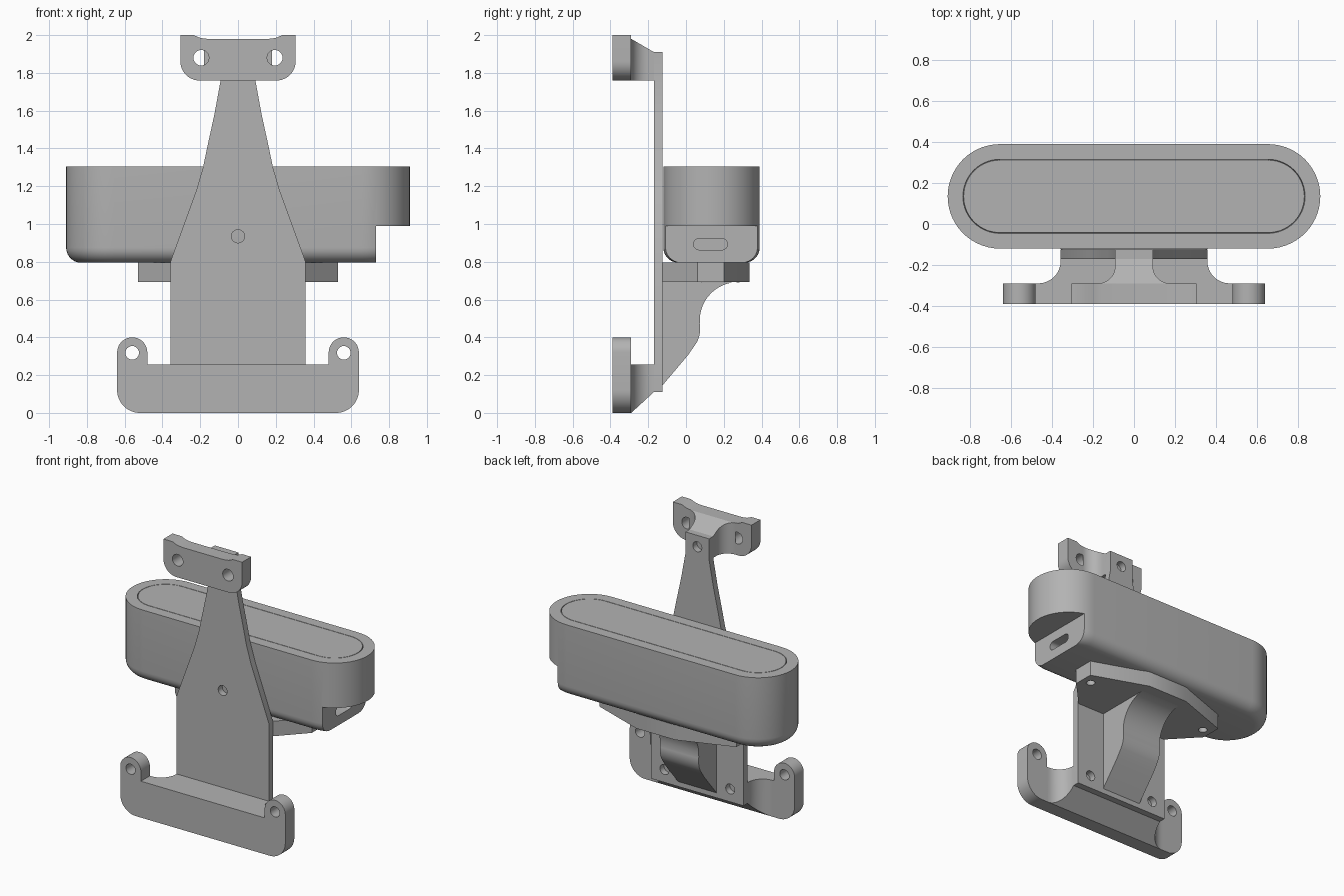
import bpy, bmesh
from math import sin, cos, radians
from mathutils import Vector

if "Cube" in bpy.data.objects:
    bpy.data.objects.remove(bpy.data.objects["Cube"], do_unlink=True)

grey = bpy.data.materials.new("plain_grey")
grey.use_nodes = True
GREY = (0.45, 0.45, 0.45, 1)
grey.diffuse_color = GREY
grey.node_tree.nodes["Principled BSDF"].inputs["Base Color"].default_value = GREY
parts = []


def arc(cx, cy, r, start, end, n=12):
    steps = [radians(start + (end - start) * i / n) for i in range(n + 1)]
    return [(cx + r * cos(a), cy + r * sin(a)) for a in steps]


def sym(half):
    """Close a right-hand outline with its mirror image."""
    return half + [(-x, y) for x, y in reversed(half)]


def prism(name, outline, axis, lo, hi, edit=None):
    """Extrude a 2D outline along an axis; edit may change the bmesh."""
    place = {"x": lambda a, b, t: (t, a, b),
             "y": lambda a, b, t: (a, t, b),
             "z": lambda a, b, t: (a, b, t)}[axis]
    bm = bmesh.new()
    face = bm.faces.new([bm.verts.new(place(a, b, lo)) for a, b in outline])
    new = bmesh.ops.extrude_face_region(bm, geom=[face])["geom"]
    bmesh.ops.translate(bm, vec=Vector(place(0, 0, hi - lo)),
                        verts=[g for g in new if isinstance(g, bmesh.types.BMVert)])
    bmesh.ops.recalc_face_normals(bm, faces=bm.faces)
    if edit:
        edit(bm)
        bmesh.ops.recalc_face_normals(bm, faces=bm.faces)
    mesh = bpy.data.meshes.new(name)
    bm.to_mesh(mesh)
    bm.free()
    mesh.materials.append(grey)
    obj = bpy.data.objects.new(name, mesh)
    bpy.context.collection.objects.link(obj)
    parts.append(obj)
    return obj


def cut(obj, cutter):
    """Subtract a cutter and remove it."""
    mod = obj.modifiers.new("cut", "BOOLEAN")
    mod.operation, mod.solver, mod.object = "DIFFERENCE", "EXACT", cutter
    graph = bpy.context.evaluated_depsgraph_get()
    graph.update()
    mesh = bpy.data.meshes.new_from_object(obj.evaluated_get(graph))
    obj.modifiers.clear()
    obj.data = mesh
    parts.remove(cutter)
    bpy.data.objects.remove(cutter, do_unlink=True)


def drill(obj, a, b, r, axis, lo, hi):
    cut(obj, prism("drill", arc(a, b, r, 0, 345, 23), axis, lo, hi))


def slope(point, normal):
    """Slice away everything on the normal side of a plane."""
    def edit(bm):
        geom = bm.verts[:] + bm.edges[:] + bm.faces[:]
        res = bmesh.ops.bisect_plane(bm, geom=geom, plane_co=point,
                                     plane_no=normal, clear_outer=True)
        rim = [g for g in res["geom_cut"] if isinstance(g, bmesh.types.BMEdge)]
        bmesh.ops.edgeloop_fill(bm, edges=rim)
    return edit


# Main housing: rounded bottom edge and a lid seam on top
def finish_housing(bm):
    bottom = min(bm.faces, key=lambda f: f.calc_center_median().z)
    bmesh.ops.bevel(bm, geom=list(bottom.edges), offset=0.08, segments=7,
                    profile=0.5, affect="EDGES")
    lid = max(bm.faces, key=lambda f: f.calc_center_median().z)
    for width, depth in ((0.074, 0), (0.002, -0.008), (0.002, 0.008)):
        bmesh.ops.inset_region(bm, faces=[lid], thickness=width, depth=depth,
                               use_even_offset=True)


stadium = (arc(0.655, 0.135, 0.255, -90, 90, 28)
           + arc(-0.655, 0.135, 0.255, 90, 270, 28))
housing = prism("housing", stadium, "z", 0.795, 1.305, finish_housing)
cut(housing, prism("notch", [(-0.5, 0.5), (0.8, 0.5), (0.8, 0.99), (-0.5, 0.99)],
                   "x", 0.73, 1.2))
slot = arc(0.19, 0.893, 0.03, -90, 90) + arc(0.07, 0.893, 0.03, 90, 270)
cut(housing, prism("slot", slot, "x", 0.66, 0.8))

# Tapered back plate
plate = prism("mount_plate",
              sym([(0.358, 0.11), (0.358, 0.8), (0.22, 1.18), (0.185, 1.3),
                   (0.16, 1.42), (0.125, 1.58), (0.092, 1.76), (0.092, 1.91)]),
              "y", -0.17, -0.125)
for x, z in ((0, 0.935), (0, 1.83), (0.255, 0.2), (-0.255, 0.2)):
    drill(plate, x, z, 0.035, "y", -0.3, 0)

# Lower hook bar with two eared ends
hook = prism("lower_hook_bar",
             sym(arc(0.52, 0.12, 0.12, -90, 0) + arc(0.56, 0.32, 0.08, 0, 180, 18)
                 + [(0.48, 0.255)]), "y", -0.39, -0.29)
for x in (-0.56, 0.56):
    drill(hook, x, 0.318, 0.036, "y", -0.5, -0.2)

# Flared block between hook bar and plate, sloped underneath
prism("lower_block",
      sym([(0.48, -0.29)] + arc(0.468, -0.18, 0.11, 270, 180) + [(0.358, -0.17)]),
      "z", 0, 0.255, slope((0, -0.29, 0), (0, 0.11, -0.12)))

# Upper bracket with a slightly dipped top edge
bracket = prism("upper_bracket",
                sym(arc(0.205, 1.86, 0.1, -90, 0)
                    + [(0.305, 2), (0.235, 2), (0.2, 1.985), (0.16, 1.98)]),
                "y", -0.39, -0.29)
for x in (-0.195, 0.195):
    drill(bracket, x, 1.88, 0.041, "y", -0.5, -0.2)

# Flared neck between upper bracket and plate, sloped on top
prism("upper_neck",
      sym([(0.18, -0.29)] + arc(0.177, -0.205, 0.085, 270, 180) + [(0.092, -0.17)]),
      "z", 1.76, 1.99, slope((0, -0.29, 1.98), (0, 0.07, 0.12)))

# Shelf carrying the housing
shelf = prism("shelf",
              sym([(0.355, -0.125), (0.53, 0.06), (0.53, 0.2), (0.15, 0.335)]),
              "z", 0.692, 0.797)
for x in (-0.465, 0.465):
    drill(shelf, x, 0.125, 0.028, "z", 0.5, 0.77)

# Curved support arm under the shelf
arm = ([(-0.125, 0.692), (-0.125, 0.145), (0.01, 0.305)]
       + arc(-0.075, 0.445, 0.15, -32, 10)
       + arc(0.275, 0.49, 0.202, 175, 85, 16))
prism("support_arm", arm, "x", -0.15, 0.15)

# Smooth curved walls, keep hard edges
bpy.ops.object.select_all(action="DESELECT")
for obj in parts:
    obj.select_set(True)
bpy.context.view_layer.objects.active = housing
bpy.ops.object.shade_smooth_by_angle(angle=radians(30))
